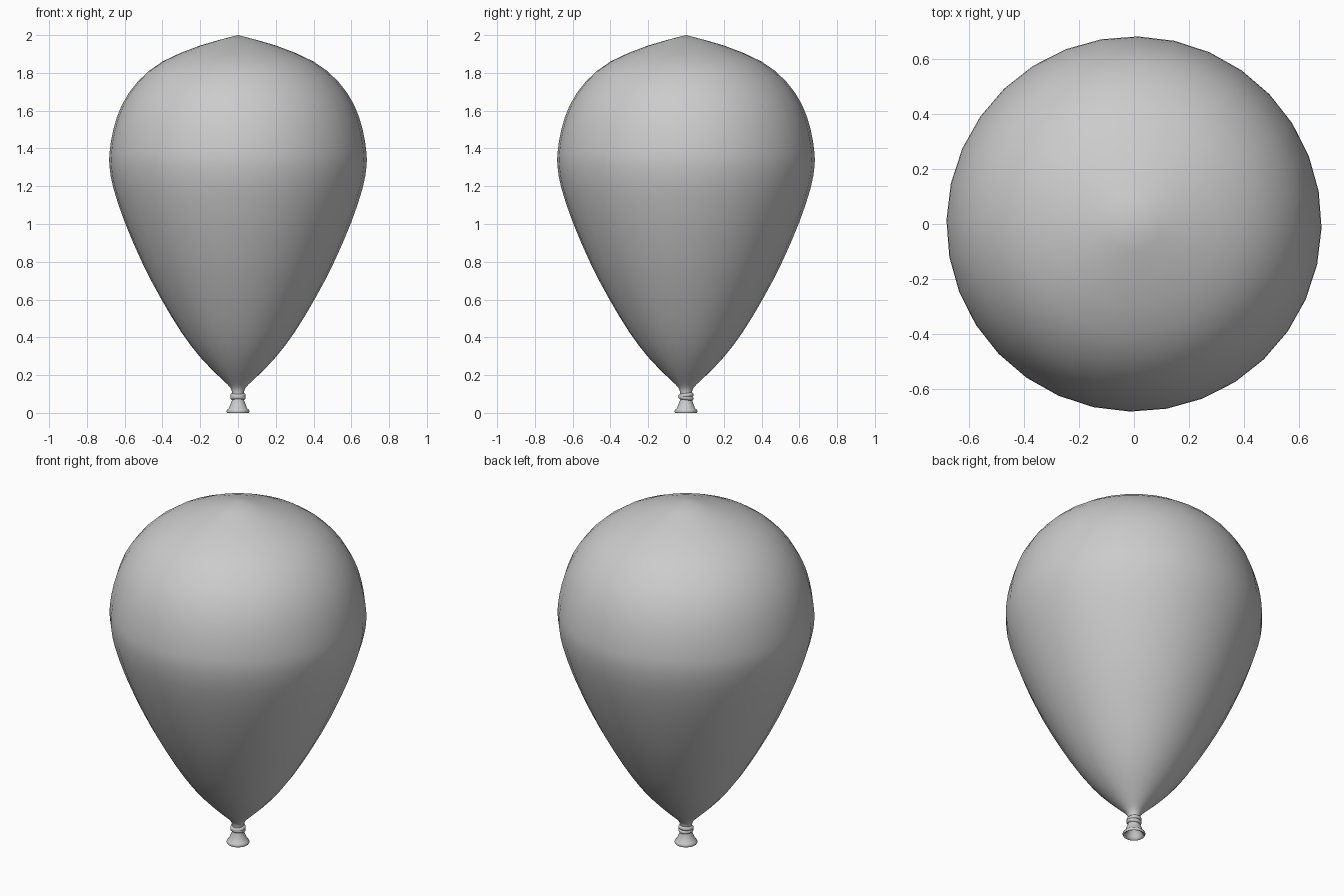
import bpy, bmesh, math
from mathutils import Vector, Matrix

if "Cube" in bpy.data.objects:
    bpy.data.objects.remove(bpy.data.objects["Cube"])

SIDES = 32
TURN = math.radians(-1.2)


def smooth_profile(pts, steps=2):
    """Catmull-Rom subdivision of an (r, z) profile."""
    p = [Vector(q) for q in pts]
    p = [2 * p[0] - p[1]] + p + [2 * p[-1] - p[-2]]
    out = []
    for i in range(1, len(p) - 2):
        a, b, c, d = p[i - 1:i + 3]
        for s in range(steps):
            t = s / steps
            out.append(0.5 * (2 * b + (c - a) * t + (2 * a - 5 * b + 4 * c - d) * t**2
                              + (3 * b - a - 3 * c + d) * t**3))
    return out + [p[-2]]


def finish(name, bm, angle=60):
    bmesh.ops.recalc_face_normals(bm, faces=bm.faces)
    mesh = bpy.data.meshes.new(name)
    bm.to_mesh(mesh)
    bm.free()
    ob = bpy.data.objects.new(name, mesh)
    bpy.context.collection.objects.link(ob)
    bpy.ops.object.select_all(action='DESELECT')
    ob.select_set(True)
    bpy.context.view_layer.objects.active = ob
    bpy.ops.object.shade_smooth_by_angle(angle=math.radians(angle))
    return ob


def lathe(name, profile, closed=False):
    """Revolve an (r, z) profile about the z axis."""
    bm = bmesh.new()
    rings = []
    for r, z in profile:
        if r < 1e-5:
            rings.append([bm.verts.new((0, 0, z))] * SIDES)
        else:
            angles = [TURN + 2 * math.pi * k / SIDES for k in range(SIDES)]
            rings.append([bm.verts.new((r * math.cos(a), r * math.sin(a), z)) for a in angles])
    pairs = list(zip(rings, rings[1:])) + ([(rings[-1], rings[0])] if closed else [])
    for lo, hi in pairs:
        for k in range(SIDES):
            n = (k + 1) % SIDES
            bm.faces.new(list(dict.fromkeys((lo[k], lo[n], hi[n], hi[k]))))
    return finish(name, bm)


# Inflated teardrop body, narrowing into the neck
body = [(0.03, 0.075), (0.031, 0.10), (0.036, 0.125), (0.055, 0.15), (0.105, 0.197),
        (0.20, 0.295), (0.30, 0.427), (0.405, 0.60), (0.505, 0.79), (0.60, 1.01),
        (0.66, 1.19), (0.68, 1.30), (0.68, 1.38), (0.66, 1.50), (0.615, 1.63),
        (0.53, 1.755), (0.40, 1.86), (0.20, 1.945), (0, 2.0)]
lathe("balloon_body", smooth_profile(body))

# Flared open mouth with a rolled lip and hollow inside
mouth = [(0.03, 0.085), (0.032, 0.065), (0.041, 0.045), (0.048, 0.025), (0.058, 0.016),
         (0.061, 0.008), (0.057, 0.0), (0.049, 0.003), (0.043, 0.015), (0.034, 0.04),
         (0.02, 0.06), (0, 0.065)]
lathe("balloon_mouth", mouth)

# Tied knot: two slightly crossed rubber loops
for name, z, tilt in (("knot_upper", 0.093, 8), ("knot_lower", 0.08, -8)):
    ring = [(0.029 + 0.012 * math.cos(a), 0.012 * math.sin(a))
            for a in (2 * math.pi * k / 10 for k in range(10))]
    ob = lathe(name, ring, closed=True)
    ob.data.transform(Matrix.Translation((0, 0, z)) @ Matrix.Rotation(math.radians(tilt), 4, 'X'))
